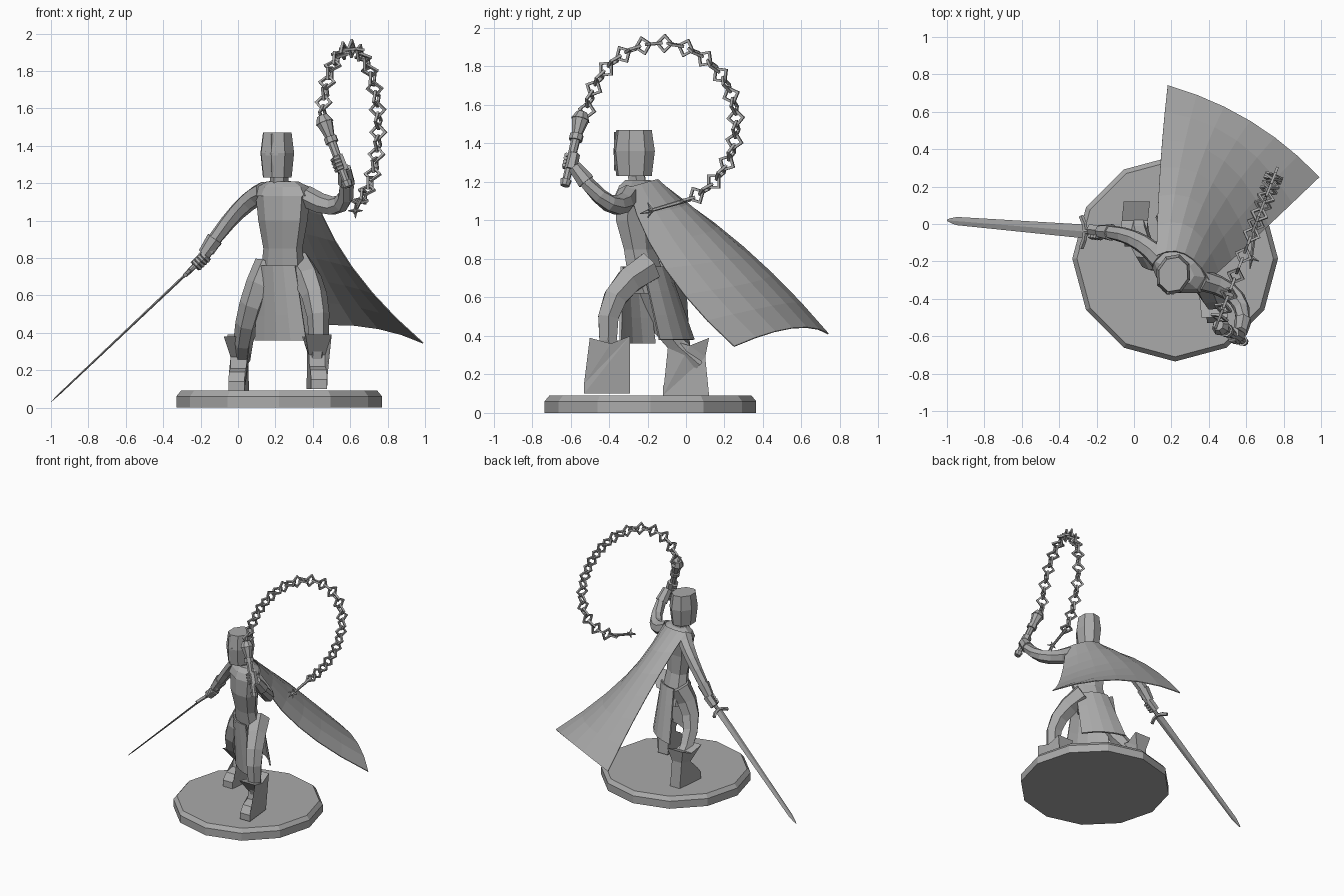
import bpy, bmesh, math
from mathutils import Vector

if "Cube" in bpy.data.objects:
    bpy.data.objects.remove(bpy.data.objects["Cube"])

GREY = (.4, .4, .4, 1)
stone = bpy.data.materials.new("plain_grey")
stone.diffuse_color = GREY
stone.use_nodes = True
stone.node_tree.nodes["Principled BSDF"].inputs["Base Color"].default_value = GREY

X, Y, UP = Vector((1, 0, 0)), Vector((0, 1, 0)), Vector((0, 0, 1))
SIDE = Vector((.83, -.55, 0)).normalized()   # across the shoulders
FRONT = SIDE.cross(UP)                       # where the chest faces


def finish(name, bm, thickness=0):
    bmesh.ops.recalc_face_normals(bm, faces=bm.faces)
    mesh = bpy.data.meshes.new(name)
    bm.to_mesh(mesh)
    bm.free()
    mesh.materials.append(stone)
    obj = bpy.data.objects.new(name, mesh)
    bpy.context.collection.objects.link(obj)
    if thickness:
        solid = obj.modifiers.new("thickness", "SOLIDIFY")
        solid.thickness = thickness
        solid.offset = 0


def bridge(bm, low, high):
    for i, vert in enumerate(low):
        bm.faces.new((low[i - 1], vert, high[i], high[i - 1]))


def loft(name, rings, sides, turn=0):
    """Skin rings given as (centre, axis u, axis v) and cap both ends."""
    bm = bmesh.new()
    angles = [math.tau * (i + turn) / sides for i in range(sides)]
    loops = [[bm.verts.new(c + u * math.cos(t) + v * math.sin(t)) for t in angles]
             for c, u, v in rings]
    for low, high in zip(loops, loops[1:]):
        bridge(bm, low, high)
    bm.faces.new(loops[0])
    bm.faces.new(loops[-1])
    finish(name, bm)


def column(name, x, rows, sides, u=SIDE, v=FRONT, depth=.65, turn=.5):
    """Upright loft; each row is a height, a y position and a half width."""
    loft(name, [(Vector((x, y, z)), u * half, v * half * depth) for z, y, half in rows],
         sides, turn)


def tube(name, points, start, end, sides=6, ref=UP, flat=1):
    """Sweep along points while the radius runs from start to end."""
    points = [Vector(p) for p in points]
    last = len(points) - 1
    rings = []
    for i, p in enumerate(points):
        d = (points[min(i + 1, last)] - points[max(i - 1, 0)]).normalized()
        u = (ref - d * ref.dot(d)).normalized()
        radius = start + (end - start) * i / last
        rings.append((p, u * radius, d.cross(u) * radius * flat))
    loft(name, rings, sides)


def bend(a, m, b, steps):
    """Points on a smooth arc from a through m to b."""
    a, m, b = Vector(a), Vector(m), Vector(b)
    ts = [i / steps for i in range(steps + 1)]
    return [a * (1 - t) * (1 - t - t) + m * 4 * t * (1 - t) + b * t * (t + t - 1) for t in ts]


def sheet(name, grid, thickness):
    bm = bmesh.new()
    verts = [[bm.verts.new(p) for p in row] for row in grid]
    for a, b in zip(verts, verts[1:]):
        for i in range(1, len(a)):
            bm.faces.new((a[i - 1], a[i], b[i], b[i - 1]))
    finish(name, bm, thickness)


# Twelve-sided base with a chamfered rim
column("base", .22, [(0, -.185, .55), (.06, -.185, .55), (.09, -.185, .525)],
       12, X, Y, depth=1, turn=0)

# Torso, mantle, neck and helmet
column("torso", .24, [(.62, -.18, .12), (.72, -.21, .13), (.85, -.24, .115),
                      (1, -.26, .145), (1.13, -.25, .16), (1.19, -.24, .1)], 8)
column("mantle", .24, [(1.13, -.24, .18), (1.18, -.24, .15), (1.21, -.25, .09)], 8)
column("neck", .22, [(1.18, -.25, .05), (1.25, -.26, .05)], 6, depth=1)
face_side = (X + SIDE).normalized()
face = face_side.cross(UP)
column("helmet", .21, [(1.23, -.27, .08), (1.36, -.27, .094), (1.47, -.27, .08)],
       8, face_side, face, depth=1.2, turn=0)

# Raised cross on the face of the helmet
for name, half_wide, half_tall in (("nose_ridge", .008, .1), ("eye_bar", .035, .012)):
    centre = Vector((.21, -.27, 1.36)) + face * .1
    loft(name, [(centre + UP * z, face_side * half_wide, face * .01)
                for z in (-half_tall, half_tall)], 4)


# Tunic skirts, curved round the hips and flaring to the hem
def skirt(name, top, hem, normal):
    rows = []
    for p in bend(top, (Vector(top) + Vector(hem)) / 2, hem, 3):
        half = .115 + .12 * (.76 - p.z)
        tips = p - normal * .035
        rows.append(bend(tips - SIDE * half, p, tips + SIDE * half, 4))
    sheet(name, rows, .012)


skirt("front_skirt", (.19, -.3, .76), (.21, -.28, .36), FRONT)
skirt("back_skirt", (.29, -.13, .76), (.27, -.02, .38), -FRONT)

# Cape: three long arcs blended across the width
inner = bend((.12, -.17, 1.2), (.14, .3, .86), (.18, .74, .41), 6)
middle = bend((.27, -.16, 1.21), (.42, .22, .8), (.62, .55, .44), 6)
outer = bend((.4, -.3, 1.17), (.61, -.11, .75), (.99, .25, .345), 6)
sheet("cape", [bend(a, m, b, 6) for a, m, b in zip(inner, middle, outer)], .006)

# Legs
tube("left_leg", bend((.32, -.19, .76), (.42, -.39, .55), (.42, -.37, .25), 5), .085, .045, ref=X)
tube("right_leg", bend((.17, -.16, .76), (.06, -.15, .5), (.02, .07, .25), 5), .085, .045, ref=X)

# Boots: one side profile with a wider cuff, as forward and height from the heel
BOOT = [(0, 0), (.24, 0), (.24, .05), (.2, .1), (.13, .12), (.12, .18),
        (.21, .29), (.1, .26), (0, .3), (.02, .2)]


def boot(name, heel, lean):
    bm = bmesh.new()
    flanks = []
    for sign in (-1, 1):
        flanks.append([bm.verts.new(Vector(heel) + UP * z - Y * f
                                    + X * (lean * f + sign * (.07 if z > .22 else .043)))
                       for f, z in BOOT])
        bm.faces.new(flanks[-1])
    bridge(bm, *flanks)
    bmesh.ops.triangulate(bm, faces=[f for f in bm.faces if len(f.verts) > 4])
    finish(name, bm)


boot("left_boot", (.41, -.29, .1), .1)
boot("right_boot", (.015, .12, .09), -.1)

# Arms with flared gauntlet cuffs
for side, shoulder, elbow, wrist in (
        ("right", (.14, -.19, 1.15), (0, -.08, 1.05), (-.18, -.04, .82)),
        ("left", (.36, -.3, 1.13), (.55, -.4, 1.09), (.57, -.58, 1.28))):
    arm = bend(shoulder, elbow, wrist, 6)
    tube(side + "_arm", arm, .06, .034, 7)
    tube(side + "_cuff", [arm[-1].lerp(arm[-2], .9), arm[-1]], .047, .036, 7)


# Fists: a palm and four fingers wrapped around a grip
def fist(name, centre, axis, back):
    axis = axis.normalized()
    out = (back - axis * back.dot(axis)).normalized()
    across = axis.cross(out)
    palm = centre + out * .012
    tube(name + "_palm", [palm - axis * .045, palm, palm + axis * .045], .034, .03)
    for finger in range(4):
        knuckle = centre + axis * (finger - 1.5) * .02
        curl = [knuckle + (out * math.cos(t) + across * math.sin(t)) * .032 for t in range(1, 5)]
        tube(name + "_finger_%d" % finger, curl, .011, .011, 5, axis)


def rods(base, axis, parts):
    """Straight pieces on one axis: name, start, end, and both radii."""
    for name, low, high, start, end in parts:
        tube(name, [base + axis * low, base + axis * high], start, end, 8)


# Sword
hilt, tip = Vector((-.26, -.04, .73)), Vector((-1, .02, .03))
reach = tip - hilt
shoulder = hilt + reach * .93
tube("sword_blade", [hilt, shoulder], .037, .022, 4, Y, .2)
tube("sword_blade_tip", [shoulder, shoulder.lerp(tip, .6), tip], .022, .004, 4, Y, .2)
tube("sword_guard", bend(hilt + Y * .08 + reach * .03, hilt, hilt - Y * .09 + reach * .03, 4),
     .014, .014, 5)
rods(hilt, reach, [("sword_grip", 0, -.17, .014, .014),
                   ("sword_pommel", -.15, -.19, .025, .016)])
fist("right_hand", hilt - reach * .08, reach, Y)

# Flail handle with stepped bands
foot, top = Vector((.59, -.63, 1.18)), Vector((.45, -.54, 1.56))
rods(foot, top - foot, [
    ("flail_pommel", 0, .08, .024, .03), ("flail_grip", .08, .7, .02, .025),
    ("flail_band", .62, .7, .036, .036), ("flail_neck", .7, .9, .026, .045),
    ("flail_head", .9, 1, .05, .03)])
fist("left_hand", foot.lerp(top, .33), top - foot, X + Y + Y)


# Chain: square links alternating a quarter turn along a tilted ellipse
def swing(degrees):
    t = math.radians(degrees)
    return Vector((.6 + .15 * math.cos(t), -.13 + .39 * math.cos(t), 1.5 + .42 * math.sin(t)))


def link(name, centre, along, across):
    bm = bmesh.new()
    normal = along.cross(across)
    corners = []
    for spoke in (along, across, -along, -across):
        corners.append([bm.verts.new(centre + spoke * (.041 + e) + normal * h)
                        for e, h in ((-.009, -.007), (.009, -.007), (.009, .007), (-.009, .007))])
    for i, corner in enumerate(corners):
        bridge(bm, corners[i - 1], corner)
    finish(name, bm)


LINKS = 30
for k in range(LINKS):
    angle = 170 - 240 * k / (LINKS - 1)
    along = (swing(angle - 1) - swing(angle + 1)).normalized()
    across = along.cross(X - Y * .4).normalized()
    if k % 2:
        across = along.cross(across)
    link("chain_link_%d" % k, swing(angle), along, across)

# Spiked tip at the end of the chain
chain_end, point = swing(-70), Vector((.62, -.24, 1.035))
cross = chain_end.lerp(point, .75)
tube("chain_spike", [chain_end, cross], .012, .009)
tube("spike_point", [cross, point], .014, .002)
for i, barb in enumerate((X, -X, UP, -UP)):
    tube("spike_barb_%d" % i, [cross, cross + barb * .04 - Y * .02], .012, .002, 4, Y)
